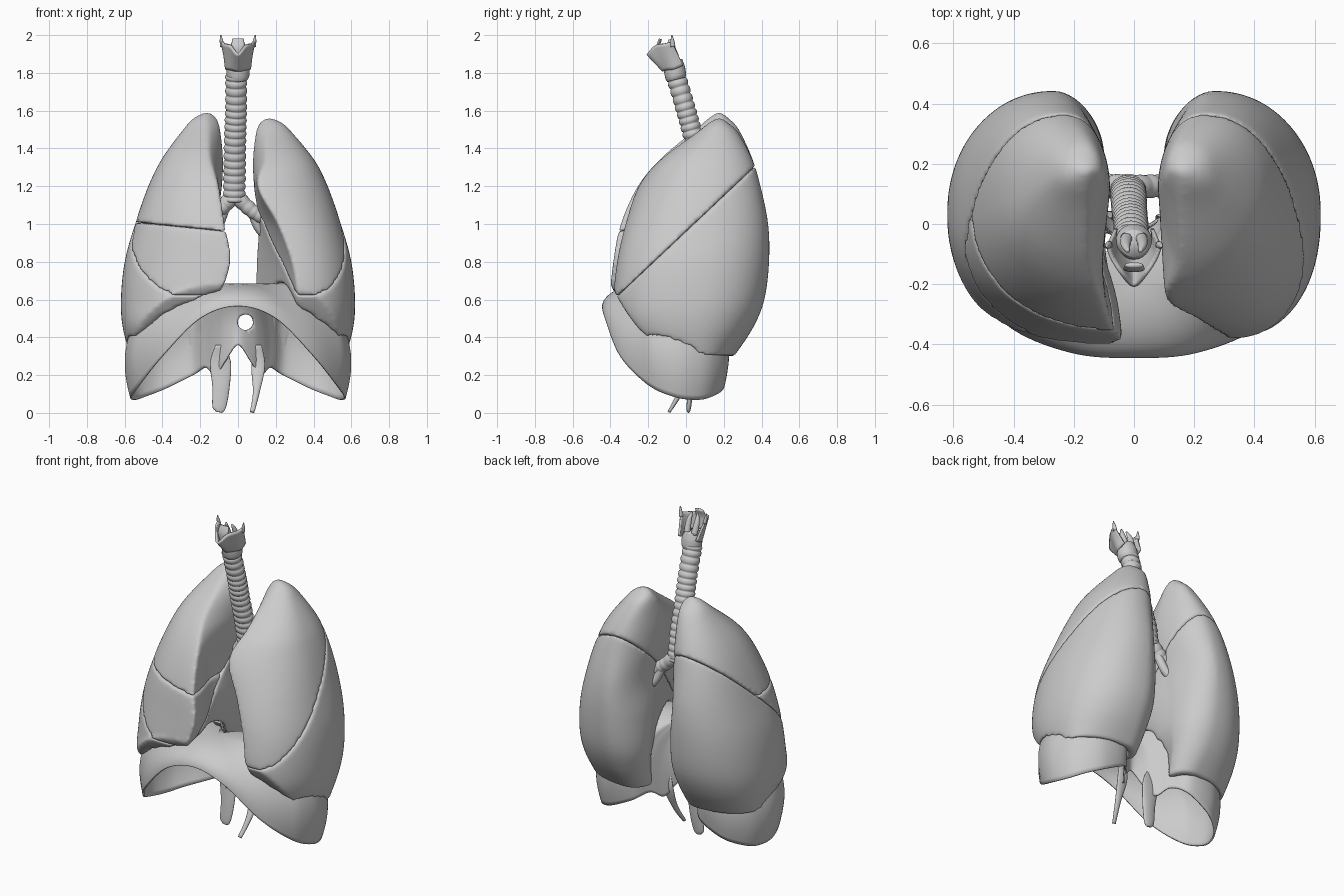
import bpy, bmesh, math
from mathutils import Vector
from mathutils.bvhtree import BVHTree

if "Cube" in bpy.data.objects:
    bpy.data.objects.remove(bpy.data.objects["Cube"])


def spline(keys, t, closed=False):
    """Catmull-Rom through tuples of any length, t in 0..1"""
    n = len(keys)
    f = t * (n if closed else n - 1)
    i = min(int(f), n - 1 if closed else n - 2)
    u = f - i
    pick = (lambda k: keys[k % n]) if closed else (lambda k: keys[max(0, min(n - 1, k))])
    return [0.5 * (2 * b + (c - a) * u + (2 * a - 5 * b + 4 * c - d) * u * u
                   + (3 * b - a - 3 * c + d) * u ** 3)
            for a, b, c, d in zip(pick(i - 1), pick(i), pick(i + 1), pick(i + 2))]


def loft(rings, closed=True, caps=True):
    bm = bmesh.new()
    rows = [[bm.verts.new(p) for p in r] for r in rings]
    n = len(rows[0])
    for a, b in zip(rows, rows[1:]):
        for j in range(n if closed else n - 1):
            k = (j + 1) % n
            bm.faces.new((a[j], a[k], b[k], b[j]))
    if caps:
        bm.faces.new(rows[0])
        bm.faces.new(rows[-1])
    bmesh.ops.remove_doubles(bm, verts=bm.verts, dist=1e-5)
    bmesh.ops.recalc_face_normals(bm, faces=bm.faces)
    return bm


def finish(name, bm):
    me = bpy.data.meshes.new(name)
    bm.to_mesh(me)
    bm.free()
    for p in me.polygons:
        p.use_smooth = True
    ob = bpy.data.objects.new(name, me)
    bpy.context.collection.objects.link(ob)
    return ob


def swept(name, keys, steps=16, sides=24, ripples=0, depth=0.0):
    """Tube along keys (x, y, z, half width, half depth), optionally ringed"""
    rings = []
    for i in range(steps + 1):
        t = i / steps
        x, y, z, rx, ry = spline(keys, t)
        d = Vector(spline(keys, min(1, t + .01))[:3]) - Vector(spline(keys, max(0, t - .01))[:3])
        d.normalize()
        side = d.cross(Vector((0, 1, 0))).normalized()
        other = d.cross(side)
        s = 1 + (depth * (2 * abs(math.sin(math.pi * ripples * t)) ** .7 - 1) if ripples else 0)
        rings.append([Vector((x, y, z)) + side * rx * s * math.cos(a) + other * ry * s * math.sin(a)
                      for a in (2 * math.pi * j / sides for j in range(sides))])
    return finish(name, loft(rings))


# Diaphragm: domed sheet hanging to a kidney-shaped rim, bulging at the sides only
half = [(0, -.44, .565), (.2, -.425, .50), (.4, -.345, .30), (.52, -.2, .15), (.565, -.06, .085), (.54, .06, .07),
        (.48, .14, .09), (.38, .195, .13), (.24, .195, .2), (.17, .12, .24), (.12, .05, .2),
        (.07, 0, .27), (0, -.03, .36)]
rim = half + [(-x, y, z) for x, y, z in half[-2:0:-1]]
COLS, ROWS = 180, 50
rings = []
for i in range(ROWS + 1):
    a = i / ROWS * math.pi / 2
    ring = []
    for j in range(COLS):
        px, py, pz = spline(rim, j / COLS, True)
        b = .95 + .25 * max(0, min(1, (py + .44) / .25))
        r = math.sin(b * a) / math.sin(b * math.pi / 2)
        x, y = px * r, -.2 + (py + .2) * r
        rise = max(0, min(1, (y + .38) / .3))
        top = .68 + .07 * min(1, (x / .3) ** 2) * rise
        ring.append((x, y, pz + (top - pz) * max(0, math.cos(a)) ** .95))
    rings.append(ring)
bm = loft(rings, caps=False)
floor_tree = BVHTree.FromBMesh(bm)
# openings for the vein and the gullet, rounded by snapping their edge to a circle
holes = [(-.09, -.06, 1, .032, lambda c: c.z > .5), (.04, .48, 2, .042, lambda c: -.2 < c.y)]
for hx, hv, axis, rad, ok in holes:
    def dist(c):
        return math.hypot(c.x - hx, c[axis] - hv)
    gone = [f for f in bm.faces if ok(f.calc_center_median()) and dist(f.calc_center_median()) < rad]
    bmesh.ops.delete(bm, geom=gone, context='FACES')
    for v in bm.verts:
        if v.is_boundary and ok(v.co) and dist(v.co) < rad * 1.4:
            k = rad / dist(v.co)
            v.co.x = hx + (v.co.x - hx) * k
            v.co[axis] = hv + (v.co[axis] - hv) * k
dia = finish("diaphragm", bm)
sol = dia.modifiers.new("thickness", 'SOLIDIFY')
sol.thickness, sol.offset = .01, 0

# Crura: tapering legs of the diaphragm
swept("right_crus", [(-.1, .02, .36, .02, .004), (-.093, .032, .27, .055, .01), (-.09, .025, .14, .046, .015),
                     (-.1, .015, .03, .036, .012), (-.105, .012, .005, .015, .006)])
swept("left_crus", [(.11, .02, .36, .015, .004), (.107, .025, .25, .036, .01), (.097, -.03, .11, .018, .014),
                    (.075, -.09, .005, .012, .008)])

# Lungs: level rows are z, lateral x y, back x y, medial x y
levels = [(1.59, .175, .175, .165, .185, .15, .175), (1.56, .235, .17, .165, .225, .115, .175),
          (1.50, .29, .15, .17, .28, .095, .15), (1.35, .40, .10, .22, .35, .08, .12),
          (1.20, .475, .08, .25, .395, .085, .12), (1.0, .545, .05, .26, .435, .11, .15),
          (.8, .60, .03, .27, .44, .10, .2), (.6, .62, .03, .27, .415, .10, .22),
          (.45, .61, .03, .27, .355, .12, .2), (.30, .57, .05, .25, .255, .14, .14)]
apex_front = [(.165, .165), (.165, .12), (.16, .05), (.15, -.13)]
front_left = apex_front + [(.105, -.25), (.21, -.32), (.285, -.365), (.32, -.38), (.35, -.33), (.35, -.2)]
front_right = apex_front + [(.10, -.255), (.07, -.345), (.04, -.385), (.12, -.4), (.3, -.36), (.35, -.2)]


def floor_z(x, y):
    edge = .295 + 2.4 * min(0, y) ** 2
    hit = floor_tree.ray_cast(Vector((x, y, 3)), Vector((0, 0, -1)))[0]
    return max(edge, hit.z + .006) if hit else edge


def lung(side, front):
    keys = [a + b for a, b in zip(levels, front)]
    rings, Q, N = [], 20, 64
    for i in range(N + 1):
        z, xl, yl, xb, yb, xm, ym, xf, yf = spline(keys, i / N)
        hollow = 1.25 - .3 * max(0, min(1, (1.2 - z) / .2))    # heart hollow on the inner side
        if side > 0:
            z -= .1 * max(0, z - 1.3)
        # quarter arcs: two poles and exponent, running back-lateral-front-medial
        quarters = [((xb, yb), (xl, yl), 2.2, 0), ((xl, yl), (xf, yf), 2.2, 1),
                    ((xf, yf), (xm, ym), hollow, 0), ((xm, ym), (xb, yb), 2.0, 1)]
        ring = []
        for (x0, y0), (x1, y1), n, x_first in quarters:
            for j in range(Q):
                a = j / Q * math.pi / 2
                c, s = math.cos(a) ** (2 / n), math.sin(a) ** (2 / n)
                if x_first:
                    ring.append((x1 + (x0 - x1) * c, y0 + (y1 - y0) * s, z))
                else:
                    ring.append((x0 + (x1 - x0) * s, y1 + (y0 - y1) * c, z))
        # inner side of the right lung curves away from its front tip
        if side < 0:
            w = max(0, min(1, (1.3 - z) / .3))
            ring = [(x + .035 * w * math.exp(-((y + .1) / .12) ** 2) * max(0, 1 - abs(x - xm) / .15), y, h)
                    for x, y, h in ring]
        rings.append(ring)
    # concave base: shrink the last ring inwards over the dome
    last = rings[-1]
    cx, cy = sum(p[0] for p in last) / len(last), sum(p[1] for p in last) / len(last)
    for k in (.95, .9, .85, .8, .7, .6, .5, .4, .25, .1):
        rings.append([(cx + (x - cx) * k, cy + (y - cy) * k, z) for x, y, z in last])
    rings = [[(side * x, y, max(z, floor_z(side * x, y))) for x, y, z in r] for r in rings]
    return loft(rings)


def lobe(name, source, cuts):
    """Keep the part of a lung on the normal side of every cut, then soften it"""
    bm = source.copy()
    for co, no in cuts:
        no = Vector(no).normalized()
        bmesh.ops.bisect_plane(bm, geom=bm.verts[:] + bm.edges[:] + bm.faces[:], plane_co=Vector(co),
                               plane_no=no, clear_inner=True)
        bmesh.ops.holes_fill(bm, edges=[e for e in bm.edges if e.is_boundary], sides=0)
    bmesh.ops.recalc_face_normals(bm, faces=bm.faces)
    ob = finish(name, bm)
    rm = ob.modifiers.new("remesh", 'REMESH')
    rm.mode, rm.voxel_size, rm.use_smooth_shade = 'VOXEL', .011, True
    sm = ob.modifiers.new("soften", 'SMOOTH')
    sm.factor, sm.iterations = .5, 8


ob_co, up, down = (0, .37, 1.31), (0, -.68, .72), (0, .68, -.72)
left, right = lung(1, front_left), lung(-1, front_right)
lobe("left_upper_lobe", left, [(ob_co, up)])
lobe("left_lower_lobe", left, [(ob_co, down)])
hz = (0, 0, .955)
lobe("right_upper_lobe", right, [(ob_co, up), (hz, (.1, 0, 1))])
lobe("right_middle_lobe", right, [(ob_co, up), (hz, (-.1, 0, -1))])
lobe("right_lower_lobe", right, [(ob_co, down)])
left.free()
right.free()

# Trachea with cartilage rings, and bronchi
swept("trachea", [(-.01, -.055, 1.79, .054, .05), (-.01, -.005, 1.62, .054, .05), (-.015, .04, 1.46, .055, .05),
                  (-.018, .09, 1.28, .056, .05), (-.02, .12, 1.12, .055, .045)], 144, 28, 18, .08)
swept("left_bronchus", [(-.03, .12, 1.17, .04, .04), (.05, .125, 1.09, .038, .038), (.12, .13, 1.04, .035, .035),
                        (.22, .14, 1.0, .03, .03)], 48, 20, 7, .05)
swept("right_bronchus", [(-.01, .12, 1.17, .04, .04), (-.07, .125, 1.10, .04, .04), (-.13, .13, 1.05, .035, .035),
                         (-.2, .14, 1.0, .03, .03)], 48, 20, 6, .05)
for s, nm in ((1, "left"), (-1, "right")):
    swept(nm + "_lower_branch", [(s * .07, .13, 1.08, .025, .025), (s * .11, .15, .98, .025, .025),
                                 (s * .18, .18, .9, .02, .02)])

# Larynx: ring cartilage, shield, horns and inner cartilages
swept("cricoid", [(0, -.05, 1.765, .05, .05), (0, -.055, 1.785, .06, .056), (0, -.062, 1.83, .06, .056),
                  (0, -.065, 1.87, .045, .045)])
cols = [(.06, -.015, 1.84, .087, -.075, 1.965), (.062, -.06, 1.82, .072, -.115, 1.955),
        (.035, -.1, 1.815, .04, -.165, 1.945), (0, -.12, 1.81, 0, -.205, 1.90)]
cols += [(-a, b, c, -d, e, f) for a, b, c, d, e, f in cols[-2::-1]]
rings = []
for i in range(9):
    pts = [spline(cols, j / 30) for j in range(31)]
    rings.append([[p[k] + (p[k + 3] - p[k]) * i / 8 for k in range(3)] for p in pts])
shield = finish("thyroid_cartilage", loft(rings, closed=False, caps=False))
sol = shield.modifiers.new("thickness", 'SOLIDIFY')
sol.thickness, sol.offset = .012, 0
for s, nm in ((1, "left"), (-1, "right")):
    swept(nm + "_upper_horn", [(s * .083, -.07, 1.94, .012, .014), (s * .088, -.072, 1.97, .009, .01),
                               (s * .092, -.075, 2.0, .003, .003)], 6, 12)
    swept(nm + "_arytenoid", [(s * .025, -.045, 1.86, .02, .018), (s * .028, -.07, 1.93, .016, .015),
                              (s * .02, -.09, 1.975, .006, .006)], 8, 14)
swept("epiglottis", [(0, -.14, 1.86, .015, .008), (0, -.15, 1.93, .035, .01), (0, -.135, 1.98, .03, .008)], 10, 18)
